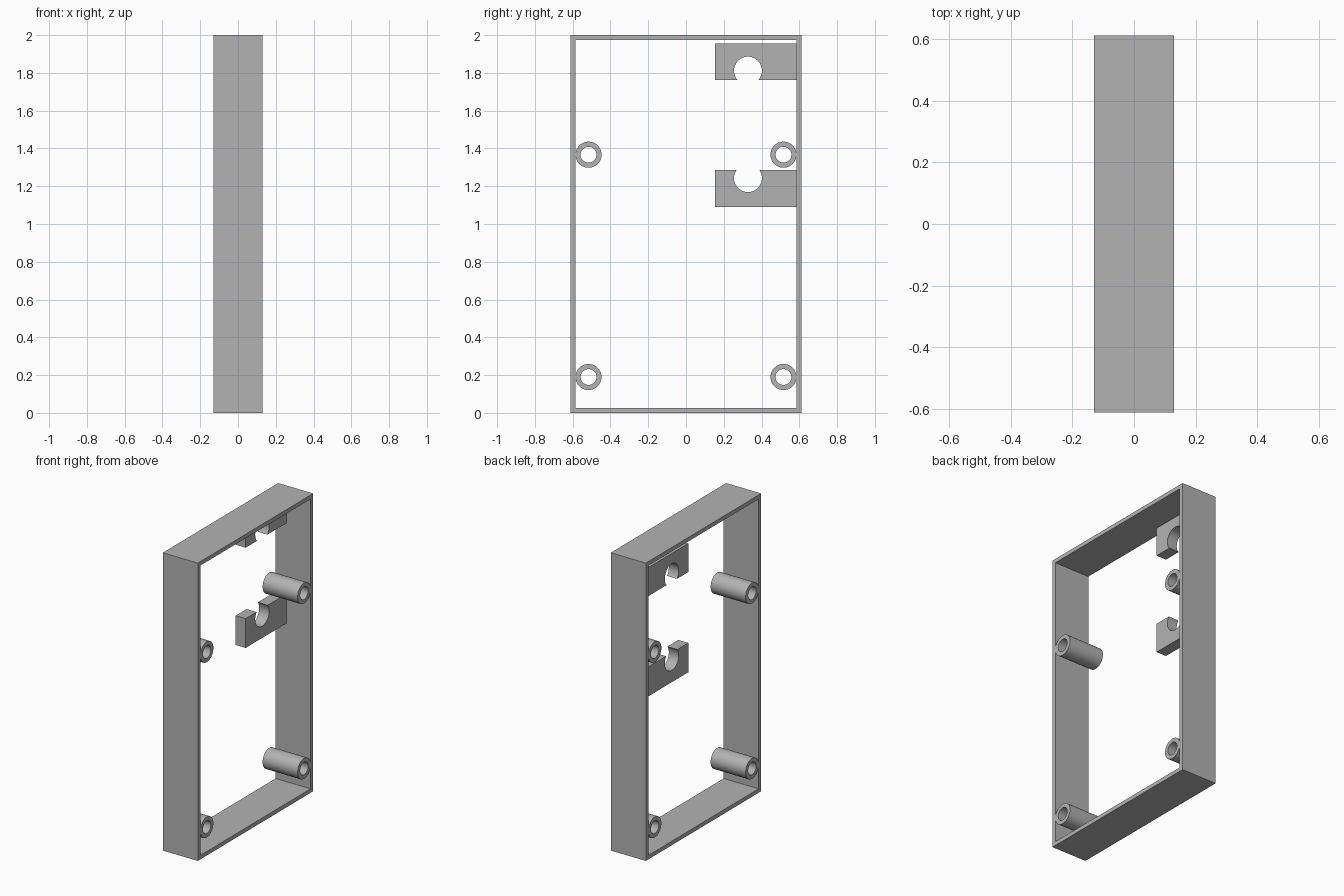
import bpy
import bmesh
from math import sin, cos, asin, pi, radians

cube = bpy.data.objects.get("Cube")
if cube:
    bpy.data.objects.remove(cube)

GREY = (0.45, 0.45, 0.45, 1.0)
grey = bpy.data.materials.new("plain grey")
grey.use_nodes = True
grey.diffuse_color = GREY
grey.node_tree.nodes["Principled BSDF"].inputs["Base Color"].default_value = GREY

HALF_X, HALF_Y, HEIGHT, WALL = 0.13, 0.612, 2.0, 0.027


def finish(name, bm, smooth=True):
    bmesh.ops.recalc_face_normals(bm, faces=bm.faces)
    mesh = bpy.data.meshes.new(name)
    bm.to_mesh(mesh)
    bm.free()
    mesh.materials.append(grey)
    obj = bpy.data.objects.new(name, mesh)
    bpy.context.collection.objects.link(obj)
    if smooth:
        bpy.ops.object.select_all(action='DESELECT')
        obj.select_set(True)
        bpy.context.view_layer.objects.active = obj
        bpy.ops.object.shade_smooth_by_angle(angle=radians(30))
    return obj


def rectangle(y0, y1, z0, z1):
    return [(y0, z0), (y1, z0), (y1, z1), (y0, z1)]


def circle(y, z, r, n=48):
    return [(y + r * cos(2 * pi * i / n), z + r * sin(2 * pi * i / n)) for i in range(n)]


def hollow_prism(name, outer, inner, x0, x1, smooth):
    """Extrude the band between two matching outlines along x."""
    bm = bmesh.new()
    loops = [[bm.verts.new((x, y, z)) for y, z in outline]
             for outline, x in ((outer, x0), (outer, x1), (inner, x1), (inner, x0))]
    n = len(outer)
    for k in range(4):
        a, b = loops[k], loops[(k + 1) % 4]
        for i in range(n):
            j = (i + 1) % n
            bm.faces.new((a[i], a[j], b[j], b[i]))
    return finish(name, bm, smooth)


def solid_prism(name, outline, x0, x1):
    """Extrude a closed outline along x."""
    bm = bmesh.new()
    face = bm.faces.new([bm.verts.new((x0, y, z)) for y, z in outline])
    new = bmesh.ops.extrude_face_region(bm, geom=[face])["geom"]
    bmesh.ops.translate(bm, vec=(x1 - x0, 0, 0),
                        verts=[v for v in new if isinstance(v, bmesh.types.BMVert)])
    return finish(name, bm)


# Rectangular outer frame, open on both sides
hollow_prism("outer_frame",
             rectangle(-HALF_Y, HALF_Y, 0, HEIGHT),
             rectangle(WALL - HALF_Y, HALF_Y - WALL, WALL, HEIGHT - WALL),
             -HALF_X, HALF_X, False)

# Four hollow screw posts
for row, z in (("lower", 0.19), ("upper", 1.367)):
    for side, y in (("front", -0.516), ("back", 0.516)):
        hollow_prism(f"{row}_{side}_screw_post", circle(y, z, 0.069),
                     circle(y, z, 0.042), -HALF_X, HALF_X, True)


# Two clamp brackets, each with a round notch facing the other
def bracket(name, base_z, open_z, notch_z):
    y0, y1, notch_y, r, steps = 0.153, HALF_Y - WALL, 0.328, 0.074, 32
    up = 1 if open_z > base_z else -1
    start = asin(abs(open_z - notch_z) / r)
    sweep = pi + 2 * start
    outline = [(y0, base_z), (y1, base_z), (y1, open_z)]
    for i in range(steps + 1):
        a = start - sweep * i / steps
        outline.append((notch_y + r * cos(a), notch_z + up * r * sin(a)))
    outline.append((y0, open_z))
    solid_prism(name, outline, -0.124, -0.05)


bracket("lower_clamp_bracket", 1.09, 1.287, 1.243)
bracket("upper_clamp_bracket", 1.955, 1.763, 1.812)
